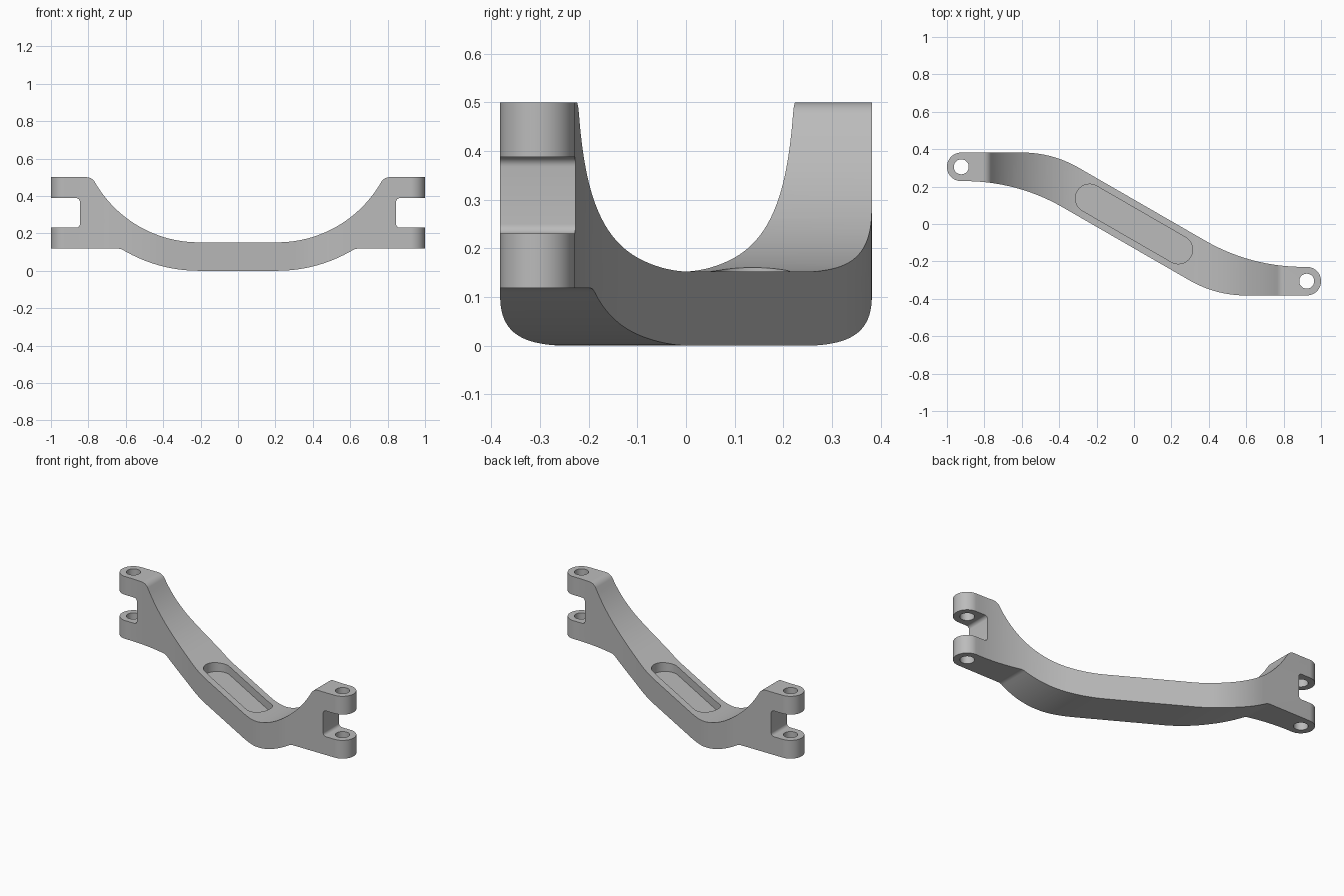
import bpy, bmesh, math
from mathutils import Vector, Matrix

if "Cube" in bpy.data.objects:
    bpy.data.objects.remove(bpy.data.objects["Cube"])


def arc(cx, cy, r, a0, a1, n):
    return [(cx + r * math.cos(a0 + (a1 - a0) * i / n),
             cy + r * math.sin(a0 + (a1 - a0) * i / n)) for i in range(n + 1)]


def rounded(corners, n=16):
    """Closed polygon of (x, y, radius) corners, each corner filleted."""
    out = []
    for i, (x, y, r) in enumerate(corners):
        p = Vector((x, y))
        a = (Vector(corners[i - 1][:2]) - p).normalized()
        b = (Vector(corners[(i + 1) % len(corners)][:2]) - p).normalized()
        if r == 0:
            out.append((x, y))
            continue
        half = a.angle(b) / 2
        c = p + (a + b).normalized() * (r / math.sin(half))
        t = r / math.tan(half)
        u, v = p + a * t - c, p + b * t - c
        a0 = math.atan2(u.y, u.x)
        turn = math.remainder(math.atan2(v.y, v.x) - a0, 2 * math.pi)
        out += arc(c.x, c.y, r, a0, a0 + turn, n)
    return out


def prism(name, outline, low, high, matrix=Matrix()):
    """Extrude a 2D outline along local z."""
    bm = bmesh.new()
    face = bm.faces.new([bm.verts.new((x, y, low)) for x, y in outline])
    top = bmesh.ops.extrude_face_region(bm, geom=[face])
    verts = [v for v in top["geom"] if isinstance(v, bmesh.types.BMVert)]
    bmesh.ops.translate(bm, verts=verts, vec=(0, 0, high - low))
    bmesh.ops.remove_doubles(bm, verts=bm.verts, dist=1e-4)
    bmesh.ops.transform(bm, matrix=matrix, verts=bm.verts)
    bmesh.ops.recalc_face_normals(bm, faces=bm.faces)
    mesh = bpy.data.meshes.new(name)
    bm.to_mesh(mesh)
    bm.free()
    obj = bpy.data.objects.new(name, mesh)
    bpy.context.collection.objects.link(obj)
    return obj


def cut(obj, tool, operation):
    mod = obj.modifiers.new(operation, "BOOLEAN")
    mod.operation, mod.object, mod.solver = operation, tool, "EXACT"
    bpy.context.view_layer.objects.active = obj
    bpy.ops.object.modifier_apply(modifier=mod.name)
    bpy.data.objects.remove(tool)


def sweep(radius, flat, r):
    """Curve from a flat height, over a fillet, down the big arc to the middle."""
    cx, cz = 0.21, 0.792
    fz = flat - r
    fx = cx + math.sqrt((radius + r) ** 2 - (cz - fz) ** 2)
    d = math.atan2(cz - fz, cx - fx)
    return (arc(fx, fz, r, math.pi / 2, d, 10)
            + arc(cx, cz, radius, d - math.pi, -math.pi / 2, 32)[1:])


# Plan shape: S-bent band with round ends, half of it turned by 180 degrees
half = [(0.624, -0.2292, 1.05), (1, -0.2292, 0.0763),
        (1, -0.382, 0.0763), (0.437, -0.382, 0.6)]
plan = rounded(half + [(-x, -y, r) for x, y, r in half], 24)
arm = prism("linkage_arm", plan, -0.2, 0.8)

# Side shape: dipped bar with a fork notch at each end
notch = rounded([(1.1, 0.388, 0), (0.845, 0.388, 0.02),
                 (0.845, 0.23, 0.02), (1.1, 0.23, 0)], 8)
right = (sweep(0.64, 0.5, 0.05)[::-1] + [(1.1, 0.5)] + notch
         + [(1.1, 0.118)] + sweep(0.792, 0.118, 0.06))
side = right + [(-x, z) for x, z in reversed(right)]
cut(arm, prism("side_cutter", side, -1, 1, Matrix.Rotation(math.pi / 2, 4, "X")),
    "INTERSECT")

# Pin holes through both forks
for s in (1, -1):
    hole = arc(s * 0.9236, -s * 0.3056, 0.04, 0, 2 * math.pi, 40)[:-1]
    cut(arm, prism("hole_cutter", hole, -0.1, 0.7), "DIFFERENCE")

# Shallow slot along the middle of the bar
slot = (arc(0.274, 0, 0.076, -math.pi / 2, math.pi / 2, 24)
        + arc(-0.274, 0, 0.076, math.pi / 2, math.pi * 1.5, 24))
cut(arm, prism("slot_cutter", slot, 0.102, 0.4,
               Matrix.Rotation(math.radians(-30), 4, "Z")), "DIFFERENCE")

# Single grey finish, smooth curves with crisp edges
grey = bpy.data.materials.new("plain_grey")
grey.diffuse_color = (0.5, 0.5, 0.5, 1)
grey.use_nodes = True
grey.node_tree.nodes["Principled BSDF"].inputs["Base Color"].default_value = grey.diffuse_color
arm.data.materials.clear()
arm.data.materials.append(grey)
bpy.ops.object.select_all(action="DESELECT")
arm.select_set(True)
bpy.context.view_layer.objects.active = arm
bpy.ops.object.shade_smooth_by_angle(angle=math.radians(25))
